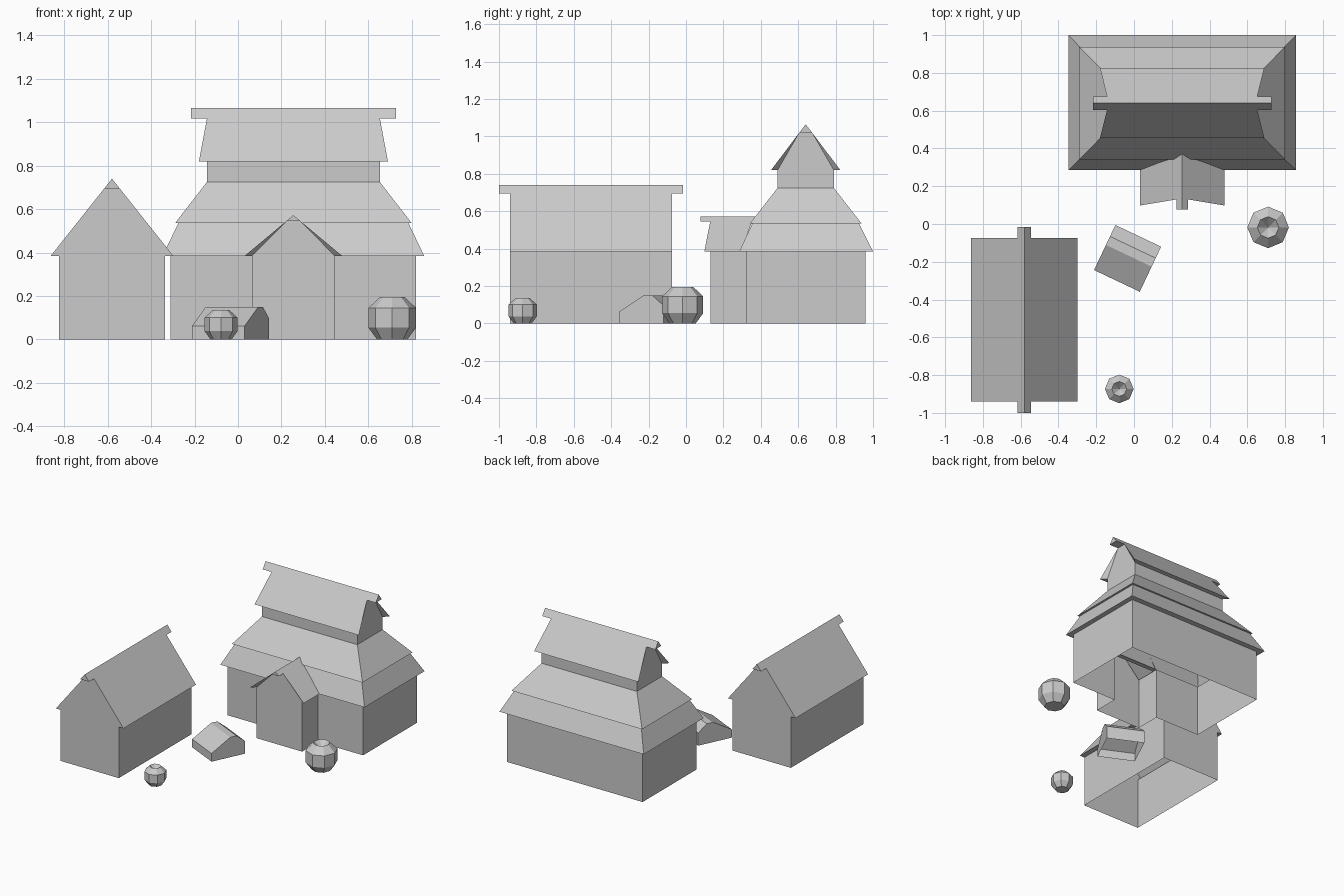
import bpy, bmesh
from math import sin, cos, pi, radians

if "Cube" in bpy.data.objects:
    bpy.data.objects.remove(bpy.data.objects["Cube"])


def make(name, faces, loc=(0, 0, 0), rot=0.0):
    """Mesh object from a list of faces given as point lists; shared points are merged."""
    bm = bmesh.new()
    for f in faces:
        bm.faces.new([bm.verts.new(p) for p in f])
    bmesh.ops.remove_doubles(bm, verts=bm.verts, dist=1e-5)
    bmesh.ops.recalc_face_normals(bm, faces=bm.faces)
    me = bpy.data.meshes.new(name)
    bm.to_mesh(me)
    bm.free()
    ob = bpy.data.objects.new(name, me)
    ob.location = loc
    ob.rotation_euler.z = rot
    bpy.context.collection.objects.link(ob)
    return ob


def bridge(rings, closed=True):
    """Quads between consecutive rings of points."""
    out = []
    for a, b in zip(rings, rings[1:]):
        n = len(a)
        for i in range(n if closed else n - 1):
            j = (i + 1) % n
            out.append([a[i], a[j], b[j], b[i]])
    return out


def rect(x0, x1, y0, y1, z):
    return [(x0, y0, z), (x1, y0, z), (x1, y1, z), (x0, y1, z)]


def gabled(name, centre, along_x, wall, eave, cap, z0, ze, zr, ends):
    """Gabled block. Each end: (wall, eave, roof top, ridge tip, has gable)."""
    zc = zr - (zr - ze) * cap / eave

    def P(u, v, z):
        return (v, centre + u, z) if along_x else (centre + u, v, z)

    (w0, e0, t0, r0, _), (w1, e1, t1, r1, _) = ends
    body = []
    for s in (-1, 1):
        # side wall, soffit and slope
        body += [[P(s * wall, w0, z0), P(s * wall, w1, z0), P(s * wall, w1, ze), P(s * wall, w0, ze)],
                 [P(s * wall, w0, ze), P(s * wall, w1, ze), P(s * eave, e1, ze), P(s * eave, e0, ze)],
                 [P(s * eave, e0, ze), P(s * eave, e1, ze), P(s * cap, t1, zc), P(s * cap, t0, zc)]]
    for w, e, t, r, has_gable in ends:
        if not has_gable:
            continue
        # gable wall and flared verge
        body.append([P(-wall, w, z0), P(wall, w, z0), P(wall, w, ze),
                     P(cap, t, zc), P(-cap, t, zc), P(-wall, w, ze)])
        for s in (-1, 1):
            body.append([P(s * wall, w, ze), P(s * eave, e, ze), P(s * cap, t, zc)])
    make(name + "_body", body)
    # overhanging ridge cap
    tri = [[P(-cap, r, zc), P(cap, r, zc), P(0, r, zr)] for r in (r0, r1)]
    make(name + "_ridge_cap", bridge(tri) + tri)


# hall walls, open where the porch joins
path = [(.065, .32), (-.31, .32), (-.31, .96), (.82, .96), (.82, .32), (.445, .32)]
make("hall_walls", bridge([[(x, y, z) for x, y in path] for z in (0, .385)], closed=False))

# two hipped roof tiers with narrow soffits
make("hall_lower_roof", bridge([rect(-.31, .82, .32, .96, .385),
                                rect(-.347, .857, .285, 1.0, .385),
                                rect(-.275, .785, .355, .925, .535)]))
make("hall_middle_roof", bridge([rect(-.275, .785, .355, .925, .535),
                                 rect(-.29, .80, .342, .938, .535),
                                 rect(-.143, .653, .49, .79, .725)]))

# upper storey of the hall
gabled("hall_upper", .64, True, .15, .185, .036, .725, .82, 1.065,
       [(-.143, -.18, -.143, -.217, True), (.653, .69, .653, .727, True)])

# front porch
gabled("porch", .255, False, .19, .224, .031, 0, .385, .572,
       [(.13, .098, .13, .078, True), (.32, .29, .355, .372, False)])

# side house
gabled("house", -.58, False, .243, .282, .036, 0, .385, .74,
       [(-.94, -.94, -.94, -1.0, True), (-.075, -.075, -.075, -.015, True)])

# turned shed with an uneven roof
prof = [(-.132, 0), (-.132, .062), (.015, .15), (.065, .15), (.132, .095), (.132, 0)]
shed = [[(x, y, z) for y, z in prof] for x in (-.134, .134)]
make("small_shed", bridge(shed, closed=False) + shed, (-.034, -.182, 0), radians(-25.4))

# octagonal pots with a dimpled top
pot = [(.07, 0), (.11, .055), (.11, .145), (.057, .195), (.001, .14)]
for name, x, y, k in (("large_pot", .71, -.018, 1.0), ("small_pot", -.078, -.873, .69)):
    rings = [[(k * r * cos(i * pi / 4), k * r * sin(i * pi / 4), k * z) for i in range(8)]
             for r, z in pot]
    make(name, bridge(rings) + [rings[0], rings[-1]], (x, y, 0))
